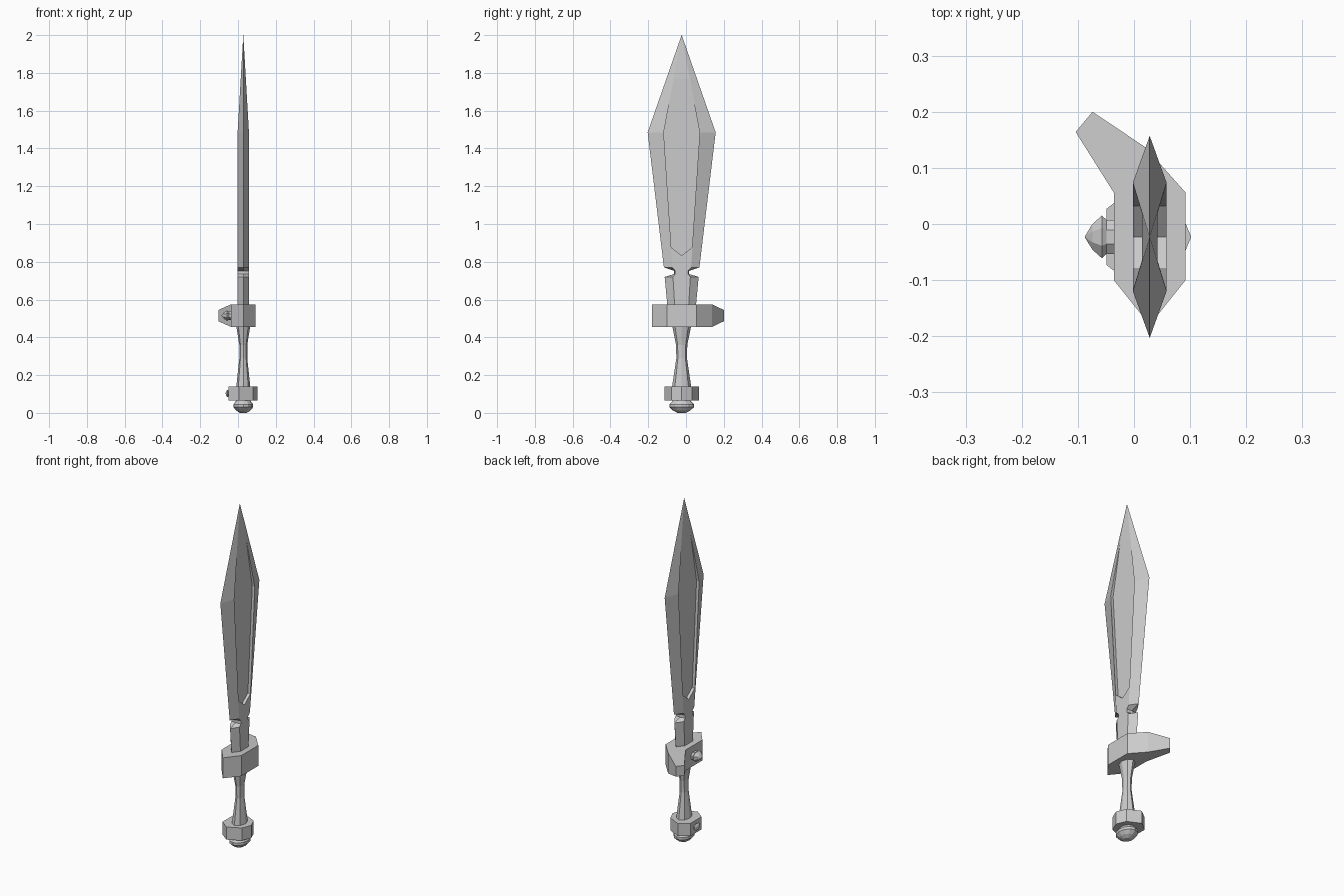
import bpy, bmesh, math
from mathutils import Vector

cube = bpy.data.objects.get("Cube")
if cube:
    bpy.data.objects.remove(cube, do_unlink=True)

steel = bpy.data.materials.new("grey_steel")
steel.use_nodes = True
GREY = (0.6, 0.6, 0.6, 1)
steel.diffuse_color = GREY
steel.node_tree.nodes["Principled BSDF"].inputs["Base Color"].default_value = GREY

CX, CY = 0.028, -0.023  # axis of the weapon


def loft(name, rings):
    """Join closed rings of equal length and cap both ends."""
    bm = bmesh.new()
    loops = [[bm.verts.new(p) for p in ring] for ring in rings]
    n = len(loops[0])
    for a, b in zip(loops, loops[1:]):
        for i in range(n):
            j = (i + 1) % n
            bm.faces.new((a[i], a[j], b[j], b[i]))
    bm.faces.new(loops[0][::-1])
    bm.faces.new(loops[-1])
    bmesh.ops.remove_doubles(bm, verts=bm.verts, dist=0.00005)
    bmesh.ops.recalc_face_normals(bm, faces=bm.faces)
    mesh = bpy.data.meshes.new(name)
    bm.to_mesh(mesh)
    bm.free()
    mesh.materials.append(steel)
    obj = bpy.data.objects.new(name, mesh)
    bpy.context.collection.objects.link(obj)
    return obj


def turned(name, profile, sides=8):
    """Upright turned part from (z, x radius, y radius) stations."""
    turns = [2 * math.pi * i / sides for i in range(sides)]
    return loft(name, [[(CX + rx * math.cos(t), CY + ry * math.sin(t), z)
                        for t in turns] for z, rx, ry in profile])


def stud(name, base, length, ry, rz):
    """Domed stud pointing towards -x."""
    turns = [math.pi * (i + 0.5) / 4 for i in range(8)]
    shape = ((-0.1, 0.8), (0.25, 0.8), (0.42, 1), (0.75, 0.6), (1, 0.05))
    return loft(name, [[(base.x - length * d, base.y + ry * s * math.cos(t),
                         base.z + rz * s * math.sin(t)) for t in turns]
                       for d, s in shape])


# Blade: six-sided section, (z, half thickness, ridge y, edge y)
stations = (
    (0.55, 0.030, 0.036, 0.074), (0.72, 0.030, 0.046, 0.090),
    (0.735, 0.030, 0.034, 0.040), (0.752, 0.030, 0.034, 0.040),
    (0.77, 0.030, 0.050, 0.094), (1.485, 0.030, 0.097, 0.180),
    (2.0, 0.0002, 0.0002, 0.0004))
blade = loft("blade", [[(CX, CY + e, z), (CX - t, CY + r, z), (CX - t, CY - r, z),
                        (CX, CY - e, z), (CX + t, CY - r, z), (CX + t, CY + r, z)]
                       for z, t, r, e in stations])

# Sunken panels on both flats of the blade
outline = [(0, 0.833), (0.055, 0.876), (0.095, 1.485), (0.041, 1.77),
           (-0.041, 1.77), (-0.095, 1.485), (-0.055, 0.876)]
for label, side in (("left", 1), ("right", -1)):
    cutter = loft(label + "_panel_cutter",
                  [[(CX + side * d, CY + y, z) for y, z in outline]
                   for d in (0.0135, 0.08)])
    cutter.hide_render = True
    cutter.hide_viewport = True
    cut = blade.modifiers.new(label + "_panel", "BOOLEAN")
    cut.operation = "DIFFERENCE"
    cut.solver = "EXACT"
    cut.object = cutter

# Apply the cuts and drop the cutters
bpy.context.view_layer.update()
cut_mesh = bpy.data.meshes.new_from_object(
    blade.evaluated_get(bpy.context.evaluated_depsgraph_get()))
blade.modifiers.clear()
blade.data = cut_mesh
for label in ("left", "right"):
    bpy.data.objects.remove(bpy.data.objects[label + "_panel_cutter"])

# Guard with a tapered arm sweeping to one side
plan = [(0.092, -0.10), (0.092, 0.056), (0.02, 0.137), (-0.074, 0.20),
        (-0.104, 0.164), (-0.036, 0.056), (-0.036, -0.10), (CX, -0.18)]
arm_tip = (3, 4)
loft("guard", [[(x, y, 0.515 + s * (0.03 if i in arm_tip else 0.06))
                for i, (x, y) in enumerate(plan)] for s in (-1, 1)])
stud("guard_stud", Vector((-0.036, CY, 0.515)), 0.051, 0.041, 0.03)

# Waisted grip
turned("grip", [(0.13, 0.038, 0.052), (0.29, 0.021, 0.028), (0.36, 0.021, 0.030),
                (0.46, 0.037, 0.050)])

# Pommel collar
half = [(0.079, 0.055), (0.005, 0.092), (-0.049, 0.05)]
ring = [(0.102, 0)] + half + [(x, -y) for x, y in reversed(half)]
loft("pommel_collar", [[(x, CY + y, z) for x, y in ring] for z in (0.066, 0.14)])
stud("pommel_stud", Vector((-0.049, CY, 0.103)), 0.017, 0.03, 0.022)

# Rounded pommel knob
turned("pommel_knob", [(0.0, 0.018, 0.022), (0.012, 0.037, 0.045), (0.03, 0.052, 0.065),
                       (0.045, 0.052, 0.065), (0.07, 0.034, 0.042)], 12)
